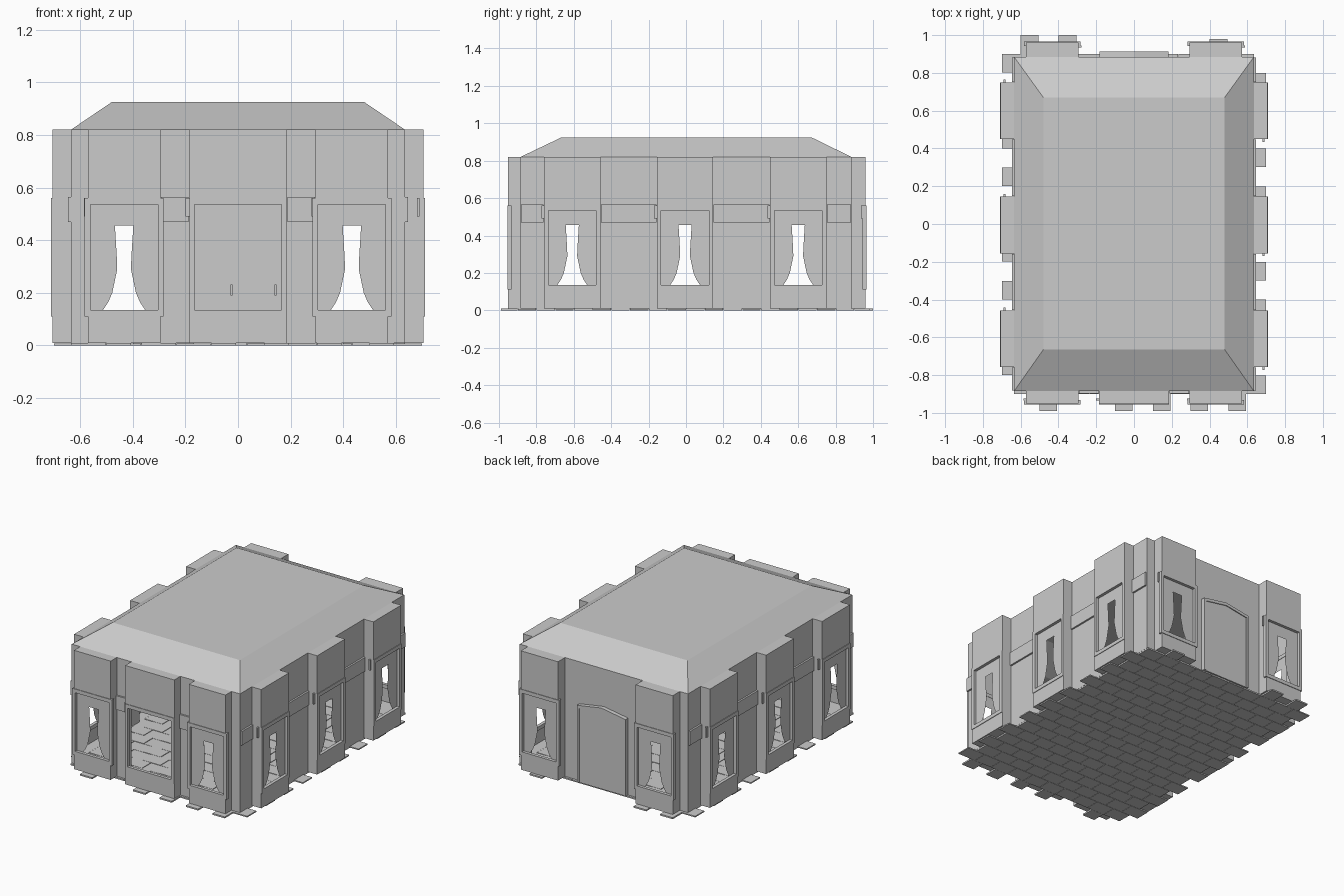
import bpy, bmesh
from math import pi
from mathutils import Matrix, Vector

if "Cube" in bpy.data.objects:
    bpy.data.objects.remove(bpy.data.objects["Cube"])

WALL_Z0, WALL_Z1 = 0.01, 0.82
HX, HY = 0.635, 0.885          # half size of the main wall rectangle


def finish(name, bm, matrix=None):
    bmesh.ops.remove_doubles(bm, verts=bm.verts, dist=1e-5)
    bmesh.ops.recalc_face_normals(bm, faces=bm.faces)
    mesh = bpy.data.meshes.new(name)
    bm.to_mesh(mesh)
    bm.free()
    ob = bpy.data.objects.new(name, mesh)
    if matrix:
        ob.matrix_world = matrix
    bpy.context.collection.objects.link(ob)
    return ob


def poly(bm, pts):
    return bm.faces.new([bm.verts.new(p) for p in pts])


def box(bm, x0, x1, y0, y1, z0, z1):
    m = Matrix.Translation(((x0 + x1) / 2, (y0 + y1) / 2, (z0 + z1) / 2))
    m = m @ Matrix.Diagonal((abs(x1 - x0), abs(y1 - y0), abs(z1 - z0), 1))
    bmesh.ops.create_cube(bm, size=1, matrix=m)


def rect_xz(bm, x0, x1, y, z0, z1):
    poly(bm, [(x0, y, z0), (x1, y, z0), (x1, y, z1), (x0, y, z1)])


def pilaster(name, matrix, cx, hw, depth, curtains=True, inner=0.128, frame=0.15):
    """Hollow bay; outward is local -y and the room wall is at y = 0."""
    a, b, z0, z1 = -hw, hw, 0.135, 0.535
    y = -depth + 0.004
    m = matrix @ Matrix.Translation((cx, 0, 0))
    # outer face around the opening, flanks, caps
    bm = bmesh.new()
    rect_xz(bm, a, b, y, WALL_Z0, z0)
    rect_xz(bm, a, b, y, z1, WALL_Z1)
    rect_xz(bm, a, -inner, y, z0, z1)
    rect_xz(bm, inner, b, y, z0, z1)
    for x in (a, b):
        poly(bm, [(x, 0, WALL_Z0), (x, y, WALL_Z0), (x, y, WALL_Z1), (x, 0, WALL_Z1)])
    for z in (WALL_Z0, WALL_Z1):
        poly(bm, [(a, 0, z), (b, 0, z), (b, y, z), (a, y, z)])
    finish(name + "_bay", bm, m)
    # raised window frame
    bm = bmesh.new()
    y0, y1 = -depth, -depth + 0.022
    box(bm, -frame, -inner, y0, y1, 0.11, 0.56)
    box(bm, inner, frame, y0, y1, 0.11, 0.56)
    box(bm, -inner, inner, y0, y1, 0.11, z0)
    box(bm, -inner, inner, y0, y1, z1, 0.56)
    box(bm, -hw - 0.015, -hw, y0 + 0.02, y0 + 0.03, 0.49, 0.56)
    finish(name + "_window_frame", bm, m)
    # pair of drawn curtains leaving an hourglass gap
    if curtains:
        gap = [(0, 0.455), (0.035, 0.455), (0.028, 0.34), (0.026, 0.29),
               (0.045, 0.2), (0.06, 0.165), (0.08, z0)]
        half = [(0, z1)] + gap + [(inner, z0), (inner, z1)]
        bm = bmesh.new()
        for s in (-1, 1):
            poly(bm, [(s * px, -depth + 0.02, pz) for px, pz in half])
        finish(name + "_curtains", bm, m)


def side(name, angle, dist, half, bays, depth, blocks):
    """One wall: bays are (centre, half width, has curtains)."""
    m = Matrix.Rotation(angle, 4, 'Z') @ Matrix.Translation((0, -dist, 0))
    edges = [-half]
    for i, (c, hw, cur) in enumerate(bays):
        edges += [c - hw, c + hw]
        big = not cur
        pilaster(f"{name}_{i + 1}", m, c, hw, depth, cur,
                 0.165 if big else 0.128, 0.185 if big else 0.15)
    edges.append(half)
    bm, blk = bmesh.new(), bmesh.new()
    for x0, x1 in zip(edges[::2], edges[1::2]):
        rect_xz(bm, x0, x1, 0, WALL_Z0, WALL_Z1)
        if blocks and x1 - x0 > 0.08:
            box(blk, x0 + 0.003, x1 - 0.003, -0.012, 0, 0.47, 0.565)
    finish(name + "_wall", bm, m)
    if blocks:
        finish(name + "_wall_blocks", blk, m)
    else:
        blk.free()


# four walls
side("front", 0, HY, HX,
     [(-0.433, 0.138, True), (0, 0.185, False), (0.433, 0.138, True)], 0.07, True)
side("back", pi, HY, HX, [(-0.433, 0.14, True), (0.433, 0.14, True)], 0.08, False)
long_bays = [(-0.608, 0.15, True), (-0.005, 0.15, True), (0.6, 0.15, True)]
side("right", pi / 2, HX, HY, long_bays, 0.075, True)
side("left", -pi / 2, HX, HY, [(-c, h, t) for c, h, t in reversed(long_bays)], 0.075, True)

# back door with a shallow gable head
def gable(bm, hw, y0, y1, z_side, z_peak):
    pts = [(-hw, WALL_Z0), (hw, WALL_Z0), (hw, z_side), (0, z_peak), (-hw, z_side)]
    f = poly(bm, [(x, y0, z) for x, z in pts])
    r = bmesh.ops.extrude_face_region(bm, geom=[f], use_keep_orig=True)
    vs = [v for v in r["geom"] if isinstance(v, bmesh.types.BMVert)]
    bmesh.ops.translate(bm, verts=vs, vec=(0, y1 - y0, 0))

bm = bmesh.new()
gable(bm, 0.183, HY, 0.908, 0.53, 0.56)
finish("back_door", bm)
bm = bmesh.new()
for s in (-1, 1):
    box(bm, s * 0.183, s * 0.168, HY, 0.914, WALL_Z0, 0.525)
    # sloping head trim
    f = poly(bm, [(s * 0.183, 0.914, 0.515), (0, 0.914, 0.545), (0, 0.914, 0.565), (s * 0.183, 0.914, 0.535)])
    r = bmesh.ops.extrude_face_region(bm, geom=[f], use_keep_orig=True)
    bmesh.ops.translate(bm, vec=(0, -0.028, 0),
                        verts=[v for v in r["geom"] if isinstance(v, bmesh.types.BMVert)])
finish("back_door_frame", bm)
bm = bmesh.new()
for x in (-0.025, 0.142):
    box(bm, x - 0.004, x + 0.004, 0.87, HY, 0.19, 0.232)
finish("door_handles", bm)

# hipped roof with a flat top
bm = bmesh.new()
lo = [(-HX, -HY), (HX, -HY), (HX, HY), (-HX, HY)]
hi = [(-0.48, -0.665), (0.48, -0.665), (0.48, 0.67), (-0.48, 0.67)]
for i in range(4):
    j = (i + 1) % 4
    poly(bm, [(*lo[i], WALL_Z1), (*lo[j], WALL_Z1), (*hi[j], 0.925), (*hi[i], 0.925)])
poly(bm, [(*p, 0.925) for p in hi])
finish("roof", bm)

# staggered floor tiles with ragged edges
bm = bmesh.new()
g = 0.001
for row in range(18):
    y0 = -0.9 + 0.1 * row
    x0 = -0.635 if row % 2 == 0 else -0.70
    for k in range(10):
        xa = x0 + 0.1335 * k
        box(bm, xa + g, xa + 0.1335 - g, y0 + g, y0 + 0.1 - g, 0, 0.01 - 0.002 * ((row + k) % 2))
for x in (-0.5, -0.1, 0.1, 0.3, 0.5):
    box(bm, x, x + 0.093, -0.99, -0.9, 0, 0.01)
for x, y in ((-0.6, 1.0), (-0.4, 1.0), (0.4, 0.98)):
    box(bm, x, x + 0.095, 0.9, y, 0, 0.01)
finish("floor_tiles", bm)
